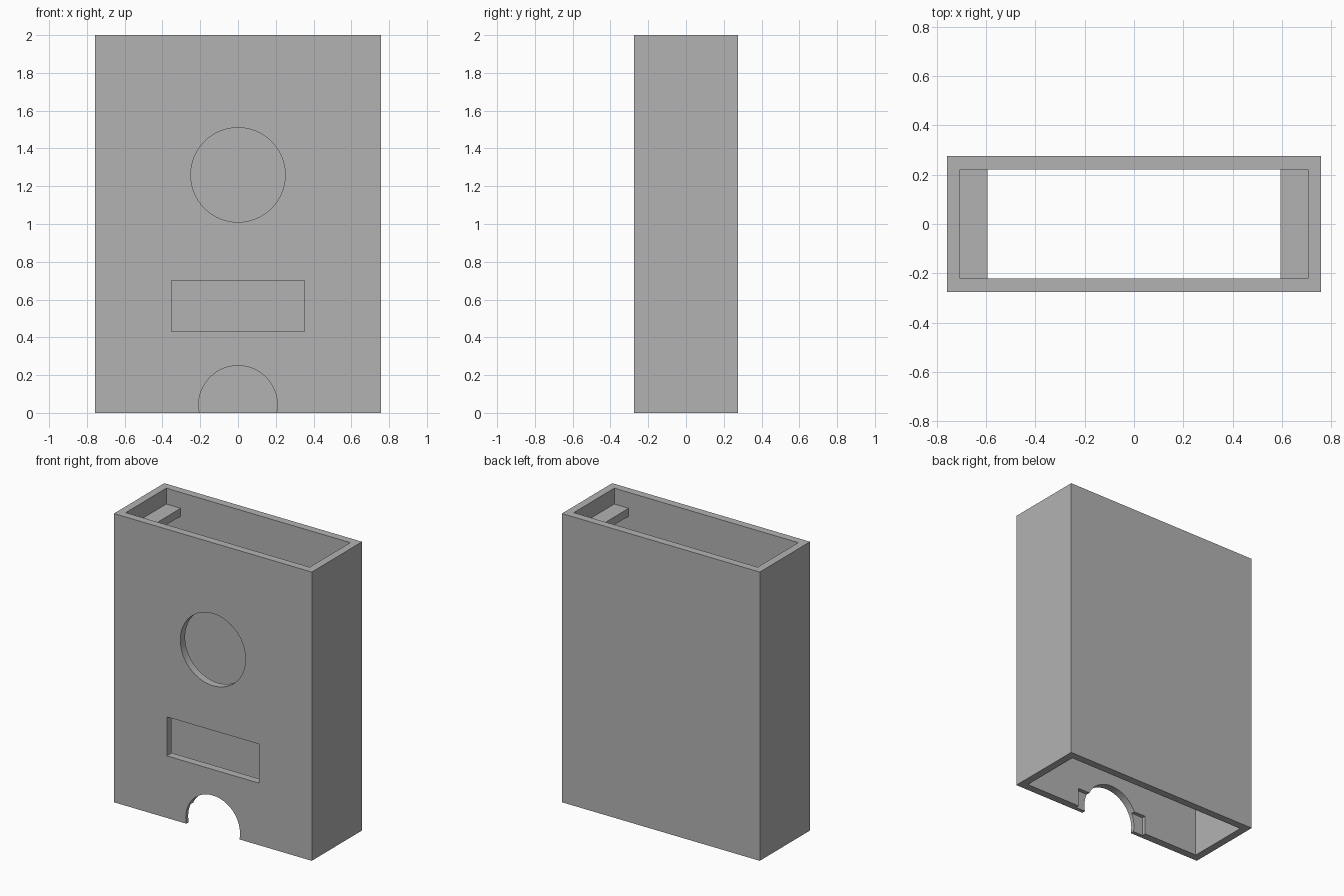
import bpy
from math import radians

cube = bpy.data.objects.get("Cube")
if cube:
    bpy.data.objects.remove(cube, do_unlink=True)

HX, HY, H, WALL = 0.758, 0.275, 2.0, 0.053   # half width, half depth, height, wall
IX, IY = HX - WALL, HY - WALL                # inner half sizes

grey = bpy.data.materials.new("plain grey")
grey.use_nodes = True
grey.diffuse_color = (0.45, 0.45, 0.45, 1)
grey.node_tree.nodes["Principled BSDF"].inputs["Base Color"].default_value = grey.diffuse_color


def box(name, x, y, z):
    """Box from (min, max) ranges."""
    bpy.ops.mesh.primitive_cube_add(size=1, location=[sum(r) / 2 for r in (x, y, z)])
    ob = bpy.context.object
    ob.name = name
    ob.scale = [r[1] - r[0] for r in (x, y, z)]
    bpy.ops.object.transform_apply(location=True, rotation=True, scale=True)
    ob.data.materials.append(grey)
    return ob


def disc(name, radius, z):
    """Cylinder running through the front wall."""
    bpy.ops.mesh.primitive_cylinder_add(vertices=64, radius=radius, depth=0.3,
                                        location=(0, -HY, z), rotation=(radians(90), 0, 0))
    ob = bpy.context.object
    ob.name = name
    bpy.ops.object.transform_apply(location=True, rotation=True, scale=True)
    ob.data.materials.append(grey)
    return ob


def cut(target, cutter):
    cutter.hide_render = True
    mod = target.modifiers.new("cut", 'BOOLEAN')
    mod.operation = 'DIFFERENCE'
    mod.solver = 'EXACT'
    mod.object = cutter
    bpy.ops.object.select_all(action='DESELECT')
    target.select_set(True)
    bpy.context.view_layer.objects.active = target
    bpy.ops.object.modifier_apply(modifier=mod.name)
    bpy.data.objects.remove(cutter, do_unlink=True)


# Sleeve open at top and bottom
case = box("case", (-HX, HX), (-HY, HY), (0, H))
cut(case, box("hollow", (-IX, IX), (-IY, IY), (-0.2, H + 0.2)))

# Shallow pocket inside the front wall, around the arch
cut(case, box("pocket", (-0.28, 0.28), (-IY - WALL / 2, 0), (-0.2, 0.13)))

# Openings in the front wall: round window, slot and bottom arch
cut(case, disc("round_window", 0.25, 1.26))
cut(case, box("slot", (-0.353, 0.353), (-HY - 0.1, -HY + 0.15), (0.43, 0.70)))
cut(case, disc("arch", 0.208, 0.042))

bpy.ops.object.shade_smooth_by_angle(angle=radians(30))

# Ledges across each end, just below the rim
for side, name in ((-1, "right_ledge"), (1, "left_ledge")):
    xs = sorted((side * 0.595, side * (IX + 0.01)))
    box(name, xs, (-IY - 0.01, IY + 0.01), (1.835, 1.89))
